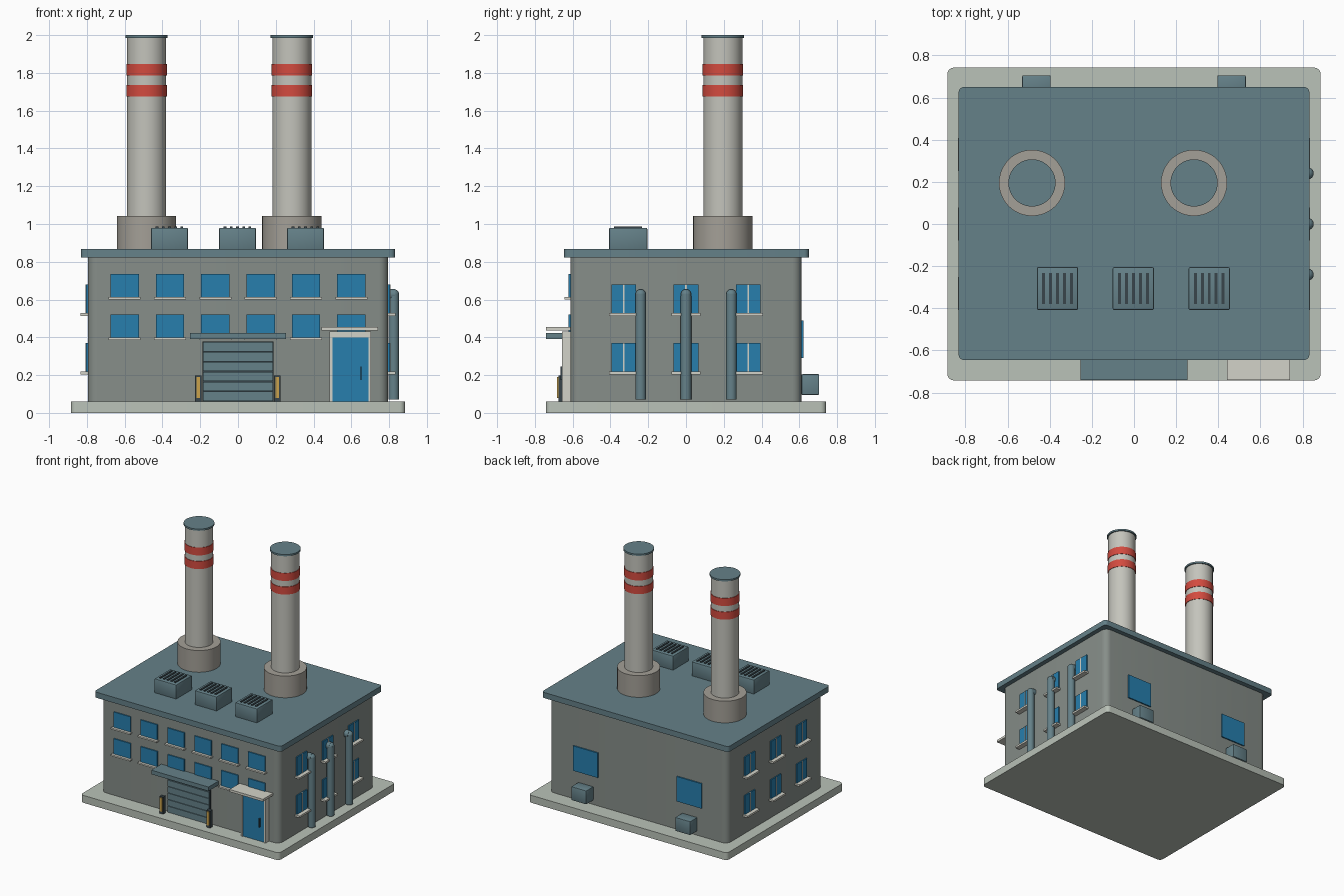
import bpy, bmesh, math
from mathutils import Matrix

if "Cube" in bpy.data.objects:
    bpy.data.objects.remove(bpy.data.objects["Cube"])


def mat(name, r, g, b):
    m = bpy.data.materials.new(name)
    m.diffuse_color = (r, g, b, 1)
    m.use_nodes = True
    m.node_tree.nodes["Principled BSDF"].inputs["Base Color"].default_value = m.diffuse_color
    return m


WALL = mat("wall_grey", 0.24, 0.27, 0.25)
SLAB = mat("pale_concrete", 0.49, 0.54, 0.48)
TEAL = mat("teal_metal", 0.13, 0.22, 0.25)
DARK = mat("dark_metal", 0.04, 0.06, 0.07)
GLASS = mat("blue_glass", 0.02, 0.21, 0.42)
TRIM = mat("trim", 0.65, 0.65, 0.58)
STACK = mat("stack", 0.55, 0.55, 0.50)
STACK_BASE = mat("stack_base", 0.37, 0.35, 0.31)
RED = mat("red_paint", 0.65, 0.07, 0.05)
YELLOW = mat("yellow_paint", 0.60, 0.36, 0.07)


def finish(name, bm, material, smooth=False):
    bmesh.ops.recalc_face_normals(bm, faces=bm.faces)
    me = bpy.data.meshes.new(name)
    bm.to_mesh(me)
    bm.free()
    ob = bpy.data.objects.new(name, me)
    bpy.context.collection.objects.link(ob)
    me.materials.append(material)
    if smooth:
        bpy.ops.object.select_all(action='DESELECT')
        bpy.context.view_layer.objects.active = ob
        ob.select_set(True)
        bpy.ops.object.shade_smooth_by_angle(angle=math.radians(35))
    return ob


def box(name, x, y, z, material, corner=0.0, edge=0.0):
    """Box from (min, max) ranges; corner rounds upright edges, edge chamfers all."""
    bm = bmesh.new()
    bmesh.ops.create_cube(bm, size=1)
    for v in bm.verts:
        v.co = [(r[0] + r[1]) / 2 + c * (r[1] - r[0]) for c, r in zip(v.co, (x, y, z))]
    if corner:
        up = [e for e in bm.edges if abs(e.verts[0].co.z - e.verts[1].co.z) > 1e-4]
        bmesh.ops.bevel(bm, geom=up, offset=corner, segments=6, profile=0.5, affect='EDGES')
    elif edge:
        bmesh.ops.bevel(bm, geom=bm.edges[:], offset=edge, segments=2, profile=0.5, affect='EDGES')
    return finish(name, bm, material, bool(corner or edge))


def lathe(name, x, y, profile, material, n=48):
    """Closed solid of revolution from (radius, z) points."""
    bm = bmesh.new()
    rings = []
    for r, z in profile:
        rings.append([bm.verts.new((x + r * math.cos(2 * math.pi * i / n),
                                    y + r * math.sin(2 * math.pi * i / n), z)) for i in range(n)])
    for a, b in zip(rings, rings[1:]):
        for i in range(n):
            bm.faces.new((a[i], a[(i + 1) % n], b[(i + 1) % n], b[i]))
    bm.faces.new(rings[0])
    bm.faces.new(rings[-1])
    return finish(name, bm, material, True)


def span(c, w):
    return (c - w / 2, c + w / 2)


# Main masses
box("base_slab", (-0.885, 0.885), (-0.742, 0.742), (0, 0.06), SLAB, corner=0.03)
box("building", (-0.795, 0.795), (-0.612, 0.612), (0.06, 0.83), WALL, corner=0.05)
box("roof", (-0.832, 0.832), (-0.645, 0.65), (0.822, 0.867), TEAL, corner=0.025)

# Chimneys
for i, x in enumerate((-0.484, 0.285)):
    y = 0.195
    lathe(f"chimney_base_{i}", x, y, [(0.157, 0.86), (0.157, 1.042)], STACK_BASE)
    lathe(f"chimney_shaft_{i}", x, y, [(0.103, 1.03), (0.103, 1.988)], STACK)
    lathe(f"chimney_cap_{i}", x, y, [(0.112, 1.986), (0.112, 2.0)], TEAL)
    for j, z in enumerate((1.675, 1.785)):
        lathe(f"chimney_band_{i}_{j}", x, y, [(0.107, z), (0.107, z + 0.062)], RED)

# Roof vents with grille slats
for i, x in enumerate((-0.363, -0.003, 0.357)):
    box(f"roof_vent_{i}", span(x, 0.196), (-0.408, -0.205), (0.86, 0.98), TEAL, edge=0.007)
    for j in range(5):
        box(f"vent_slat_{i}_{j}", span(x + (j - 2) * 0.033, 0.014), (-0.38, -0.232), (0.97, 0.986), DARK)

# Front windows
for i in range(6):
    x = -0.60 + 0.24 * i
    for j, z in enumerate((0.395, 0.61)):
        box(f"front_window_{i}_{j}", span(x, 0.15), (-0.621, -0.60), (z, z + 0.125), GLASS)
        box(f"front_sill_{i}_{j}", span(x, 0.17), (-0.642, -0.60), (z - 0.009, z + 0.003), TRIM)

# Side windows with mullions and sills, mirrored left and right
for s in (-1, 1):
    side = "left" if s < 0 else "right"

    def xr(a, b):
        return tuple(sorted((s * a, s * b)))
    for i, y in enumerate((-0.33, 0, 0.33)):
        for j, z in enumerate((0.215, 0.525)):
            box(f"{side}_window_{i}_{j}", xr(0.78, 0.804), span(y, 0.13), (z, z + 0.155), GLASS)
            box(f"{side}_mullion_{i}_{j}", xr(0.78, 0.808), span(y, 0.008), (z, z + 0.155), TRIM)
            box(f"{side}_sill_{i}_{j}", xr(0.78, 0.835), span(y, 0.155), (z - 0.012, z + 0.003), TRIM)

# Drain pipes on the right wall, with a bend into the wall
for i, y in enumerate((-0.24, 0, 0.24)):
    lathe(f"wall_pipe_{i}", 0.825, y, [(0.028, 0.07), (0.028, 0.63)], TEAL, 24)
    elbow = bmesh.new()
    bmesh.ops.create_cone(elbow, cap_ends=True, segments=24, radius1=0.029, radius2=0.029, depth=0.05,
                          matrix=Matrix.Translation((0.805, y, 0.627)) @ Matrix.Rotation(math.pi / 2, 4, 'Y'))
    finish(f"pipe_inlet_{i}", elbow, TEAL, True)
    ball = bmesh.new()
    bmesh.ops.create_uvsphere(ball, u_segments=24, v_segments=12, radius=0.028,
                              matrix=Matrix.Translation((0.825, y, 0.627)))
    finish(f"pipe_bend_{i}", ball, TEAL, True)

# Back windows and equipment boxes
for i, x in enumerate((-0.463, 0.463)):
    box(f"back_window_{i}", span(x, 0.22), (0.60, 0.622), (0.29, 0.49), GLASS)
    box(f"equipment_box_{i}", span(x, 0.135), (0.612, 0.705), (0.095, 0.205), TEAL, edge=0.005)

# Loading door: backing plus six slats, awning, guard posts
box("loading_door", (-0.187, 0.187), (-0.624, -0.60), (0.06, 0.378), DARK)
for i in range(6):
    z = 0.063 + i * 0.0525
    box(f"loading_door_panel_{i}", (-0.185, 0.185), (-0.632, -0.61), (z, z + 0.049), TEAL)
box("loading_awning", (-0.255, 0.255), (-0.74, -0.60), (0.391, 0.424), TEAL)
for i, x in enumerate((-0.211, 0.208)):
    box(f"guard_post_{i}", span(x, 0.034), (-0.676, -0.645), (0.06, 0.197), DARK)
    box(f"guard_stripe_{i}", span(x, 0.02), (-0.682, -0.67), (0.08, 0.19), YELLOW)

# Entrance: frame, door, handle, canopy
for i, (a, b) in enumerate(((0.485, 0.50), (0.69, 0.705))):
    box(f"entrance_jamb_{i}", (a, b), (-0.656, -0.60), (0.06, 0.43), TRIM)
box("entrance_lintel", (0.485, 0.705), (-0.656, -0.60), (0.40, 0.43), TRIM)
box("entrance_door", (0.498, 0.692), (-0.65, -0.60), (0.06, 0.402), GLASS)
box("door_handle", span(0.652, 0.006), (-0.664, -0.648), (0.175, 0.245), DARK)
box("entrance_canopy", (0.442, 0.74), (-0.74, -0.60), (0.436, 0.455), TRIM)
